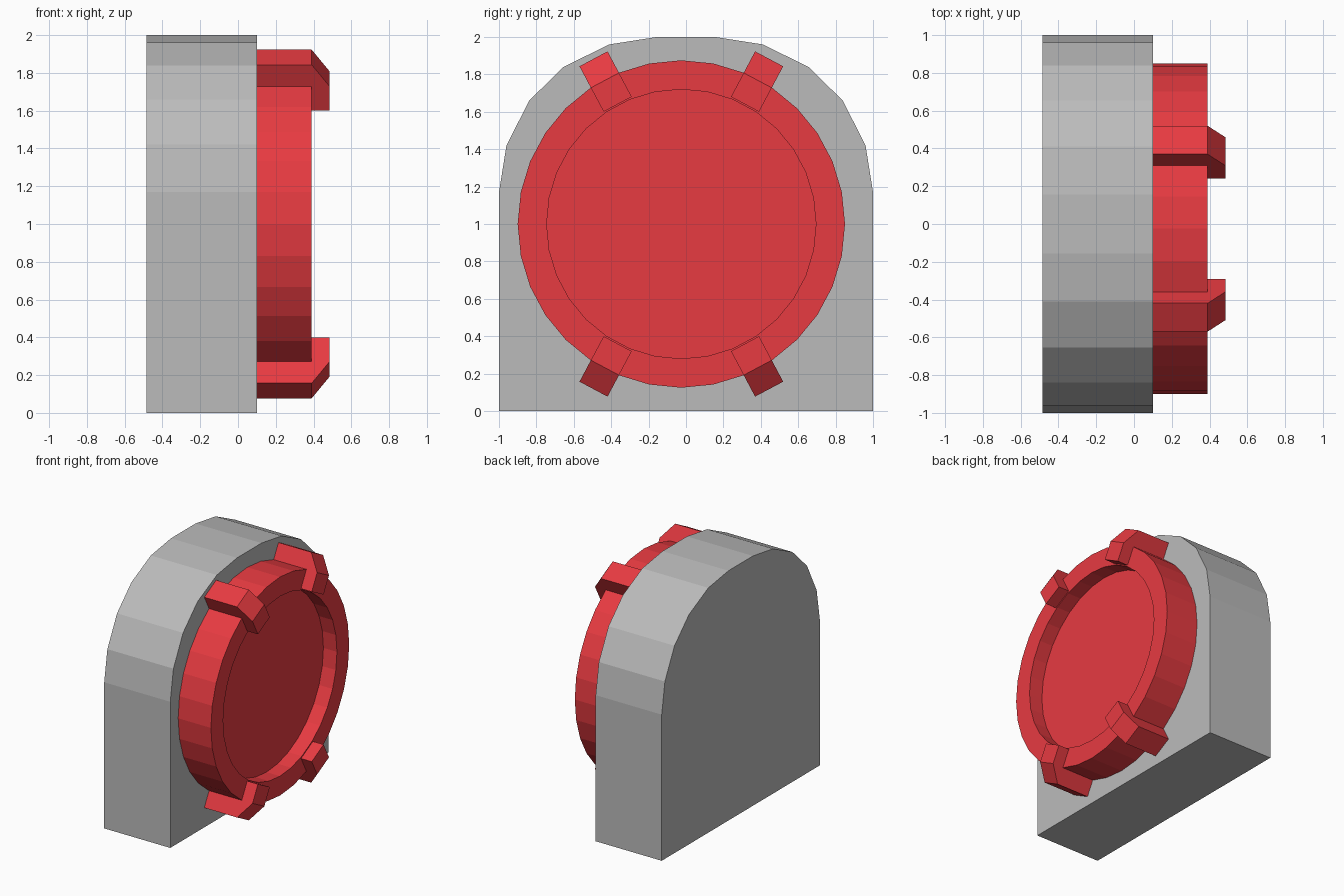
import bpy, bmesh
from math import cos, sin, radians, tau
from mathutils import Vector

cube = bpy.data.objects.get("Cube")
if cube:
    bpy.data.objects.remove(cube)


def material(name, rgb):
    mat = bpy.data.materials.new(name)
    mat.use_nodes = True
    mat.diffuse_color = (*rgb, 1)
    mat.node_tree.nodes["Principled BSDF"].inputs["Base Color"].default_value = (*rgb, 1)
    return mat


grey = material("grey", (0.5, 0.5, 0.5))
red = material("red", (0.8, 0.043, 0.053))


def loft(name, loops, mat):
    """Skin a row of equal point loops and close both ends."""
    bm = bmesh.new()
    rows = [[bm.verts.new(p) for p in loop] for loop in loops]
    for a, b in zip(rows, rows[1:]):
        for i in range(len(a)):
            j = (i + 1) % len(a)
            bm.faces.new((a[i], a[j], b[j], b[i]))
    bm.faces.new(rows[0])
    bm.faces.new(rows[-1])
    bmesh.ops.recalc_face_normals(bm, faces=bm.faces)
    mesh = bpy.data.meshes.new(name)
    bm.to_mesh(mesh)
    bm.free()
    mesh.materials.append(mat)
    obj = bpy.data.objects.new(name, mesh)
    bpy.context.collection.objects.link(obj)
    return obj


BACK, FRONT = -0.485, 0.1      # body depth along x
RIM, CLIP = 0.39, 0.485        # outer faces of cap and clips
AXIS = Vector((0, -0.025, 1))  # cap axis

# Arched body
half = [(1, 0), (1, 1.17), (0.96, 1.42), (0.838, 1.66),
        (0.655, 1.84), (0.41, 1.96), (0.155, 2)]
arch = half + [(-y, z) for y, z in reversed(half)]
loft("arched_body", [[(x, y, z) for y, z in arch] for x in (BACK, FRONT)], grey)


# Round cap with a recessed face
def ring(x, r, sides=32):
    return [AXIS + Vector((x, r * sin(tau * i / sides), r * cos(tau * i / sides)))
            for i in range(sides)]


loft("round_cap", [ring(FRONT, 0.875), ring(RIM, 0.875),
                   ring(RIM, 0.72), ring(RIM - 0.12, 0.72)], red)

# Four clips with bevelled corners hooked over the rim
hook = [(1, FRONT), (1, RIM), (0.87, CLIP), (0.725, CLIP), (0.725, RIM - 0.01),
        (0.86, RIM - 0.01), (0.86, FRONT)]
places = {"upper_back": 62, "upper_front": 118, "lower_front": 242, "lower_back": 298}
for place, angle in places.items():
    a = radians(angle)
    out = Vector((0, cos(a), sin(a)))
    side = Vector((0, -sin(a), cos(a)))
    loft(place + "_clip",
         [[AXIS + out * r + side * s + Vector((x, 0, 0)) for r, x in hook]
          for s in (-0.085, 0.085)], red)
